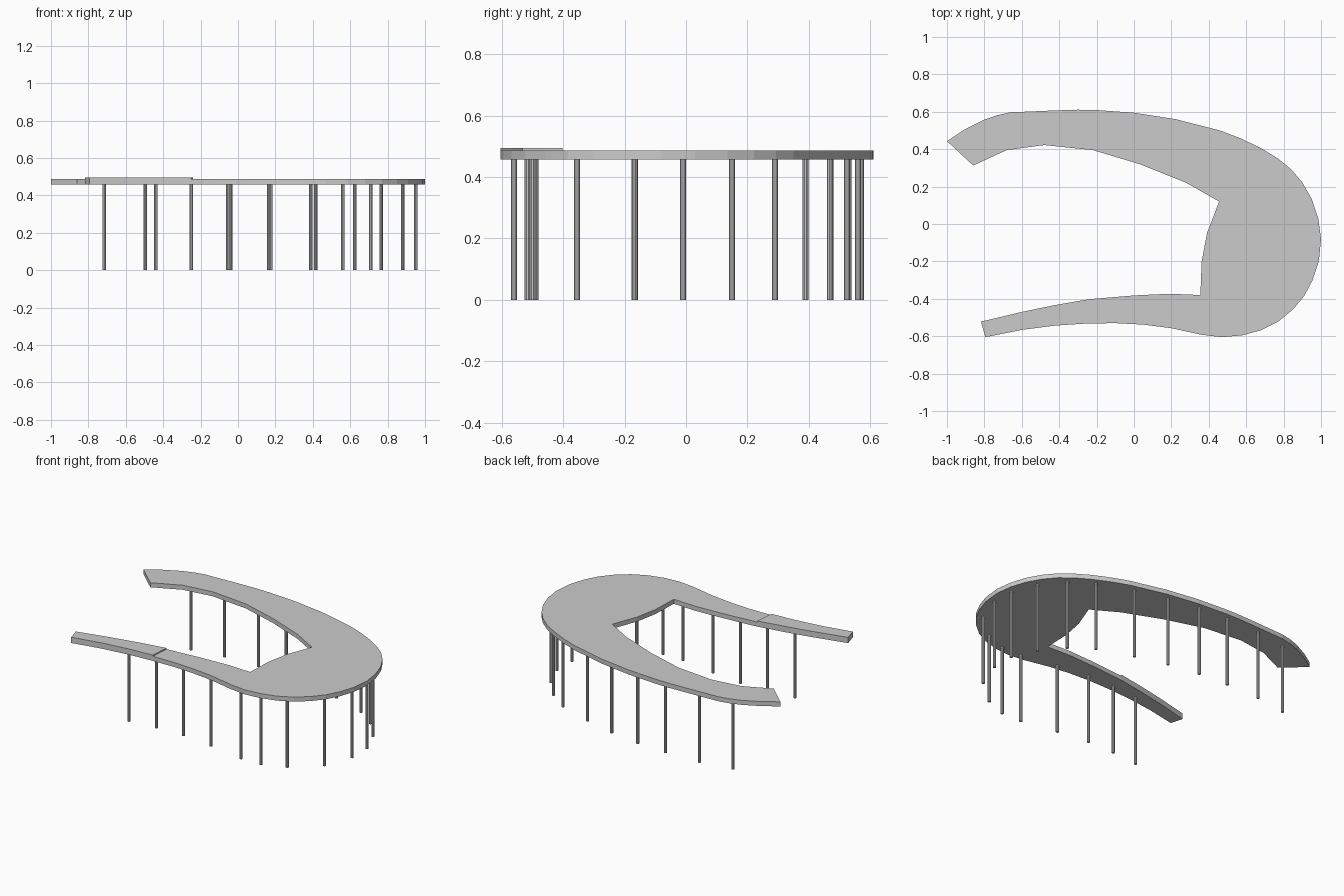
import bpy, bmesh

if "Cube" in bpy.data.objects:
    bpy.data.objects.remove(bpy.data.objects["Cube"])

Z0, Z1, Z_RAISED = 0.457, 0.487, 0.495


def add_object(name, bm):
    bmesh.ops.recalc_face_normals(bm, faces=bm.faces)
    mesh = bpy.data.meshes.new(name)
    bm.to_mesh(mesh)
    bm.free()
    ob = bpy.data.objects.new(name, mesh)
    bpy.context.collection.objects.link(ob)
    return ob


def slab(name, outer, inner, top):
    """Extrude a closed plan outline into a flat slab."""
    bm = bmesh.new()
    face = bm.faces.new([bm.verts.new((x, y, Z0)) for x, y in outer + inner])
    ext = bmesh.ops.extrude_face_region(bm, geom=[face], use_keep_orig=True)
    verts = [g for g in ext["geom"] if isinstance(g, bmesh.types.BMVert)]
    bmesh.ops.translate(bm, verts=verts, vec=(0, 0, top - Z0))
    return add_object(name, bm)


# Main curved roof: outer edge clockwise from the back left tip, then inner edge
outer = [(-1, .443), (-.91, .503), (-.80, .558), (-.73, .582), (-.66, .597),
         (-.45, .606), (-.30, .611), (-.20, .609), (0, .595), (.22, .561),
         (.46, .50), (.57, .458), (.68, .405), (.77, .35), (.84, .293),
         (.90, .222), (.95, .135), (.985, .03), (1, -.08), (.988, -.20),
         (.955, -.30), (.91, -.385), (.85, -.457), (.77, -.523), (.68, -.568),
         (.58, -.595), (.47, -.605), (.36, -.592), (.20, -.557), (.05, -.538),
         (-.10, -.53), (-.25, -.532)]
inner = [(-.24, -.402), (0, -.382), (.19, -.373), (.355, -.38), (.362, -.20),
         (.39, -.05), (.455, .12), (.28, .22), (.03, .32), (-.22, .395),
         (-.48, .422), (-.68, .395), (-.86, .313)]
slab("curved_roof", outer, inner, Z1)

# Slightly raised front arm
slab("raised_arm", [(-.25, -.532), (-.42, -.543), (-.60, -.566), (-.795, -.605)],
     [(-.818, -.522), (-.60, -.47), (-.42, -.433), (-.24, -.402)], Z_RAISED)

# Thin columns along the outer edge
columns = [(-.715, .53), (-.495, .565), (-.25, .57), (-.04, .56), (.175, .525),
           (.39, .47), (.625, .39), (.765, .29), (.88, .15), (.95, -.01),
           (.95, -.167), (.88, -.355), (.71, -.50), (.56, -.56), (.415, -.56),
           (.165, -.517), (-.055, -.49), (-.25, -.492), (-.44, -.51)]
for i, (x, y) in enumerate(columns):
    bm = bmesh.new()
    bmesh.ops.create_cone(bm, cap_ends=True, segments=10, radius1=.01,
                          radius2=.01, depth=Z0)
    bmesh.ops.translate(bm, verts=bm.verts, vec=(x, y, Z0 / 2))
    add_object(f"column_{i + 1}", bm)
